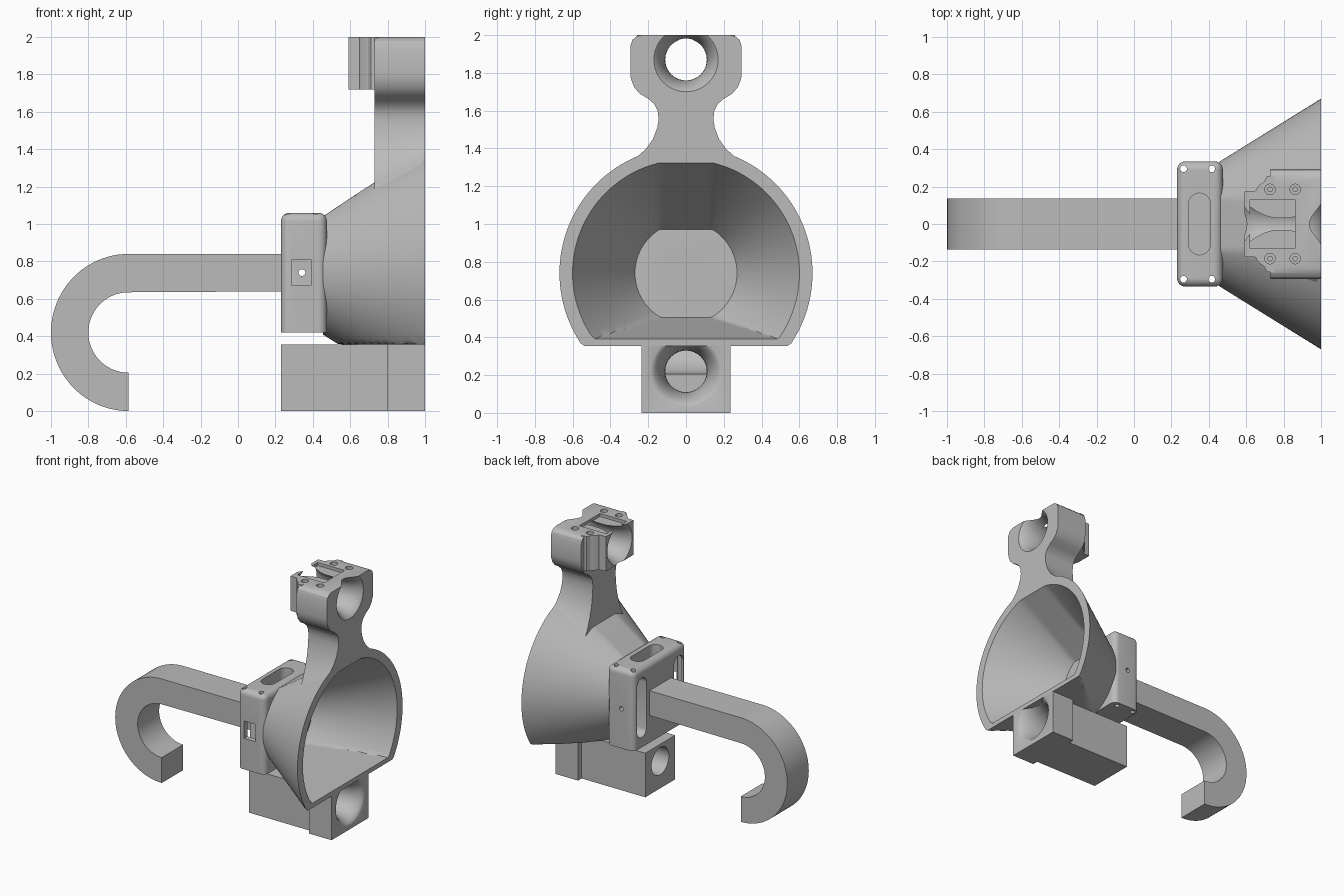
import bpy, bmesh
from math import sin, cos, pi, sqrt

cube = bpy.data.objects.get("Cube")
if cube:
    bpy.data.objects.remove(cube)

GREY = (0.5, 0.5, 0.5, 1)
grey = bpy.data.materials.new("plain grey")
grey.use_nodes = True
grey.diffuse_color = GREY
grey.node_tree.nodes["Principled BSDF"].inputs["Base Color"].default_value = GREY


def loft(name, rings):
    """Closed solid through a list of equal-length point rings."""
    bm = bmesh.new()
    rows = [[bm.verts.new(p) for p in ring] for ring in rings]
    n = len(rows[0])
    for a, b in zip(rows, rows[1:]):
        for i in range(n):
            j = (i + 1) % n
            bm.faces.new((a[i], a[j], b[j], b[i]))
    bm.faces.new(rows[0][::-1])
    bm.faces.new(rows[-1])
    bmesh.ops.recalc_face_normals(bm, faces=bm.faces)
    mesh = bpy.data.meshes.new(name)
    bm.to_mesh(mesh)
    bm.free()
    mesh.materials.append(grey)
    obj = bpy.data.objects.new(name, mesh)
    bpy.context.collection.objects.link(obj)
    return obj


def prism(name, pts, axis, a, b):
    """Extrude a 2D outline along an axis from a to b."""
    place = {"x": lambda u, v, w: (w, u, v),
             "y": lambda u, v, w: (u, w, v),
             "z": lambda u, v, w: (u, v, w)}[axis]
    return loft(name, [[place(u, v, w) for u, v in pts] for w in (a, b)])


def circle(u, v, r, n=32):
    return [(u + r * cos(2 * pi * i / n), v + r * sin(2 * pi * i / n)) for i in range(n)]


def slot(u, v, r, half):
    """Stadium outline, long along v."""
    return [(p, q + (half - r if q >= v else r - half)) for p, q in circle(u, v, r)]


def rect(u0, u1, v0, v1):
    return [(u0, v0), (u1, v0), (u1, v1), (u0, v1)]


def revolve(name, z, stations, n=64):
    """Round solid along x from (x, radius) stations."""
    return loft(name, [[(x, p, q) for p, q in circle(0, z, r, n)] for x, r in stations])


def active(obj):
    bpy.ops.object.select_all(action="DESELECT")
    obj.select_set(True)
    bpy.context.view_layer.objects.active = obj


def combine(obj, others, operation="DIFFERENCE"):
    for other in others:
        active(obj)
        mod = obj.modifiers.new("cut", "BOOLEAN")
        mod.operation, mod.solver, mod.object = operation, "EXACT", other
        bpy.ops.object.modifier_apply(modifier=mod.name)
        bpy.data.objects.remove(other)


def finish(obj):
    active(obj)
    bpy.ops.object.shade_smooth_by_angle(angle=0.5)


# Hook: square bar swept along a straight run and a half turn
path = [(0.26, 0.64, 0.26, 0.84)]
for i in range(49):
    s, c = sin(pi * i / 48), cos(pi * i / 48)
    path.append((-0.585 - 0.215 * s, 0.42 + 0.215 * c, -0.585 - 0.415 * s, 0.42 + 0.42 * c))
hook = loft("hook", [[(a, -0.137, b), (a, 0.137, b), (c, 0.137, d), (c, -0.137, d)]
                     for a, b, c, d in path])

# Housing block with rounded edges everywhere but the base
housing = prism("housing", rect(0.23, 0.475, -0.335, 0.335), "z", 0.42, 1.06)
bm = bmesh.new()
bm.from_mesh(housing.data)
edges = [e for e in bm.edges if max(v.co.z for v in e.verts) > 1]
bmesh.ops.bevel(bm, geom=edges, offset=0.045, segments=6, profile=0.5, affect="EDGES")
bm.to_mesh(housing.data)
bm.free()
cuts = [prism("top_slot", slot(0.35, 0, 0.058, 0.165), "z", 0.94, 1.1)]
for side in (-1, 1):
    cuts.append(prism("back_slot", slot(side * 0.235, 0.74, 0.06, 0.24), "x", 0.2, 0.41))
    for x in (0.265, 0.415):
        cuts.append(prism("bolt_hole", circle(x, side * 0.295, 0.018), "z", 0.3, 1.2))
cuts.append(prism("window", rect(0.29, 0.39, 0.67, 0.81), "y", -0.4, -0.2))
cuts.append(prism("pin_hole", circle(0.342, 0.74, 0.018), "y", -0.4, 0.4))
cuts.append(prism("socket", circle(0, 0.74, 0.135, 48), "x", 0.465, 0.6))
for y, z in ((0.07, 0), (-0.07, 0), (0, 0.07), (0, -0.07)):
    cuts.append(prism("contact_hole", circle(y, 0.74 + z, 0.024), "x", 0.40, 0.6))
combine(housing, cuts)


# Funnel: cone with flats along its top and bottom
def cone(name, x0, x1, r0, slope, low0, low_slope, steps=14):
    rings = []
    for i in range(steps + 1):
        x = x0 + (x1 - x0) * i / steps
        r = r0 + slope * (x - x0)
        low = low0 + low_slope * (x - x0)
        high = 0.74 + sqrt(r * r - 0.14 ** 2)
        rings.append([(x, y, min(max(z, low), high)) for y, z in circle(0, 0.74, r, 128)])
    return loft(name, rings)


def funnel_hollow():
    return cone("hollow", 0.475, 1.02, 0.27, 0.63, 0.505, -0.215)


funnel = cone("funnel", 0.455, 1.0, 0.332, 0.62, 0.355, 0)
combine(funnel, [funnel_hollow()])

# Neck and head: one outline whose foot flares into the funnel
upper = [(0.15, 1.6), (0.168, 1.635), (0.2, 1.663), (0.245, 1.69), (0.275, 1.725),
         (0.292, 1.77), (0.295, 1.8), (0.295, 1.94), (0.283, 1.975), (0.262, 1.993),
         (0.235, 2.0)]
front = [(0.25, 1.1), (0.32, 1.325), (0.25, 1.363), (0.21, 1.4), (0.175, 1.45), (0.152, 1.51),
         (0.145, 1.555)]
back = [(0.2, 1.0), (0.25, 1.16), (0.21, 1.24), (0.185, 1.31), (0.163, 1.39), (0.149, 1.48),
        (0.145, 1.555)]


def mirrored(half, x):
    return [(x, y, z) for y, z in half] + [(x, -y, z) for y, z in reversed(half)]


neck = loft("neck_and_head", [mirrored(back + upper, 0.73), mirrored(front + upper, 1.0)])

# Stepped clamp at the rear of the head
half = [(0.592, 0.175), (0.65, 0.178), (0.665, 0.205), (0.695, 0.225), (0.71, 0.255),
        (0.75, 0.26)]
clamp = prism("clamp", half + [(x, -y) for x, y in reversed(half)], "z", 1.72, 2.0)
combine(neck, [clamp], "UNION")

# Flared tunnel, lid recess and screw holes through the head
flare = []
for i in range(31):
    x = 0.585 + 0.425 * i / 30
    t = max((x - 0.82) / 0.2, (0.76 - x) / 0.2, 0)
    flare.append((x, 0.11 + 0.105 * (1 - sqrt(max(0, 1 - t * t)))))
cuts = [funnel_hollow(), revolve("tunnel", 1.87, flare),
        prism("lid_recess", rect(0.62, 0.86, -0.13, 0.13), "z", 1.975, 2.1)]
for x in (0.727, 0.862):
    for y in (-0.185, 0.185):
        cuts.append(prism("screw_hole", circle(x, y, 0.028), "z", 1.96, 2.1))
        cuts.append(prism("screw_core", circle(x, y, 0.012), "z", 1.88, 2.1))
combine(neck, cuts)

# Lower block with its own flared bore
half = [(0.23, 0.19), (0.8, 0.19), (0.8, 0.235), (1.0, 0.235)]
block = prism("lower_block", half + [(x, -y) for x, y in reversed(half)], "z", 0, 0.356)
bore = [(0.2, 0.11)]
for i in range(16):
    t = i / 15
    bore.append((0.79 + 0.22 * t, 0.11 + 0.1 * (1 - sqrt(max(0, 1 - t * t)))))
combine(block, [revolve("bore", 0.22, bore)])

for part in (hook, housing, funnel, neck, block):
    finish(part)
